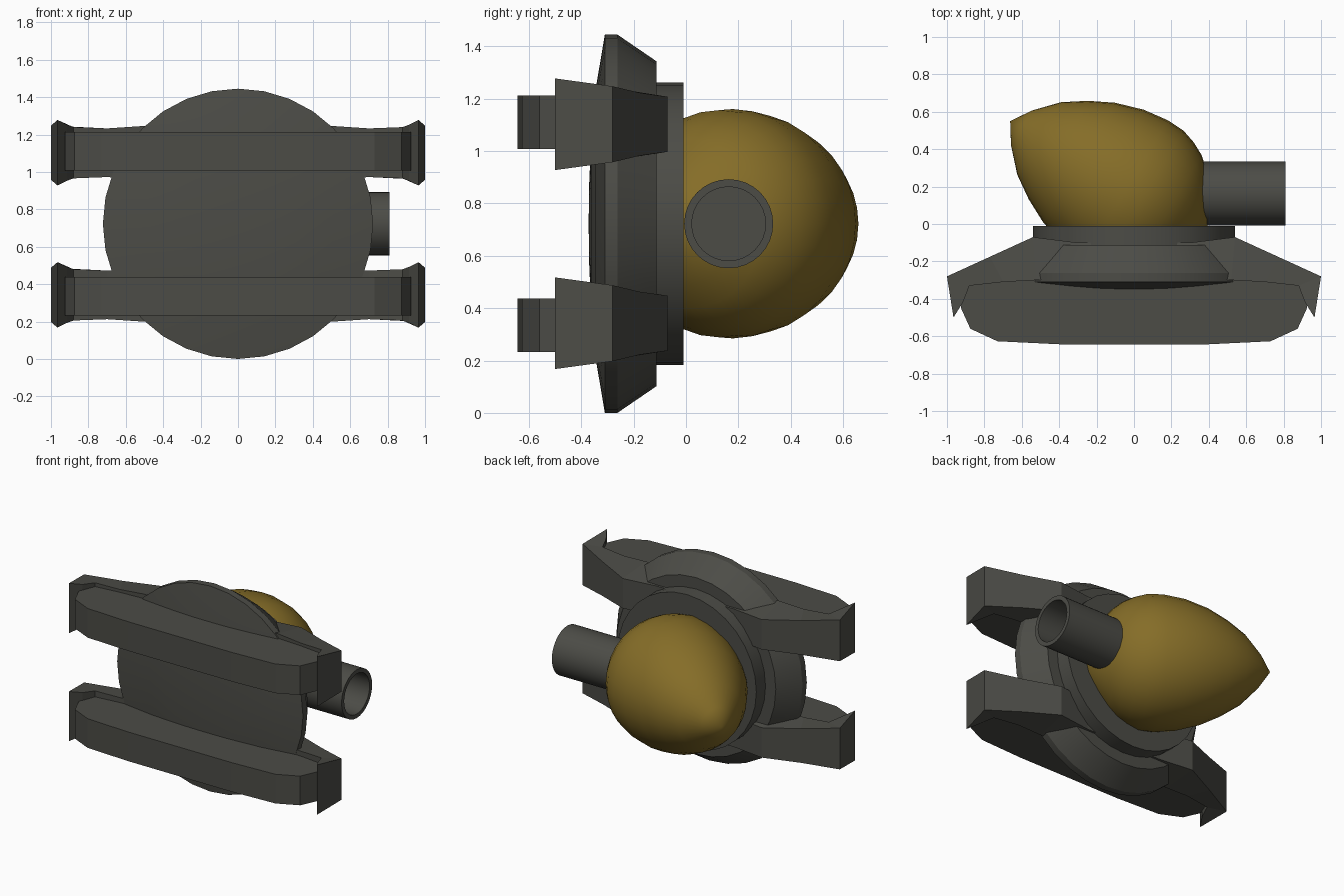
import bpy, bmesh, math
from mathutils import Vector

if "Cube" in bpy.data.objects:
    bpy.data.objects.remove(bpy.data.objects["Cube"])

ZC = 0.7225   # height of the hull axis


def material(name, rgb):
    m = bpy.data.materials.new(name)
    m.diffuse_color = (*rgb, 1)
    m.use_nodes = True
    m.node_tree.nodes["Principled BSDF"].inputs["Base Color"].default_value = m.diffuse_color
    return m


GREY = material("dark grey metal", (0.072, 0.072, 0.062))
GOLD = material("dull gold", (0.235, 0.153, 0.021))


def finish(name, bm, mat, angle=None):
    bmesh.ops.remove_doubles(bm, verts=bm.verts, dist=0.0001)
    bmesh.ops.recalc_face_normals(bm, faces=bm.faces)
    me = bpy.data.meshes.new(name)
    bm.to_mesh(me)
    bm.free()
    me.materials.append(mat)
    ob = bpy.data.objects.new(name, me)
    bpy.context.collection.objects.link(ob)
    if angle:
        bpy.ops.object.select_all(action='DESELECT')
        ob.select_set(True)
        bpy.context.view_layer.objects.active = ob
        bpy.ops.object.shade_smooth_by_angle(angle=math.radians(angle))
    return ob


def lathe(name, profile, origin, axis, mat, segs=32, angle=30):
    """Revolve (distance along axis, radius) points round an axis lying in the xy plane."""
    o, a = Vector(origin), Vector(axis).normalized()
    u = Vector((0, 0, 1))
    v = a.cross(u)
    bm = bmesh.new()
    rings = []
    for t, r in profile:
        ring = []
        for i in range(segs):
            w = 2 * math.pi * i / segs
            ring.append(o + a * t + (u * math.cos(w) + v * math.sin(w)) * r)
        if r < 1e-5:
            rings.append([bm.verts.new(o + a * t)] * segs)
        else:
            rings.append([bm.verts.new(p) for p in ring])
    for r0, r1 in zip(rings, rings[1:]):
        for i in range(segs):
            j = (i + 1) % segs
            bm.faces.new(list(dict.fromkeys((r0[i], r0[j], r1[j], r1[i]))))
    return finish(name, bm, mat, angle)


# round hull: shallow domed front, bevelled rim, sloped back
lathe("hull_disc", [(-0.372, 0), (-0.37, 0.15), (-0.362, 0.33), (-0.345, 0.515),
                    (-0.31, 0.7225), (-0.262, 0.7225), (-0.112, 0.62), (-0.112, 0)],
      (0, 0, ZC), (0, 1, 0), GREY, angle=20)

# collar behind the hull
lathe("collar", [(-0.15, 0), (-0.15, 0.54), (-0.01, 0.54), (-0.01, 0)],
      (0, 0, ZC), (0, 1, 0), GREY)

# tilted pointed dome
lathe("dome", [(0, 0), (0.07, 0.108), (0.18, 0.226), (0.3, 0.307), (0.43, 0.373),
               (0.58, 0.42), (0.72, 0.438), (0.82, 0.434), (0.9, 0.408), (0.97, 0.372),
               (1.03, 0.322), (1.1, 0.24), (1.17, 0.14), (1.21, 0)],
      (-0.662, 0.55, ZC), (0.857, -0.515, 0), GOLD)

# side pipe with a hollow mouth
lathe("side_pipe", [(0, 0), (0, 0.17), (0.66, 0.17), (0.66, 0.141), (0.3, 0.141), (0.3, 0)],
      (0.15, 0.163, ZC), (1, 0, 0), GREY)


def arm(name, zc):
    # stations from centre to tip: back (x, y, half height), front (x, y, half height)
    half = [((0.30, -0.10, 0.105), (0.30, -0.30, 0.140)),
            ((0.54, -0.07, 0.105), (0.52, -0.30, 0.142)),
            ((0.77, -0.175, 0.12), (0.70, -0.31, 0.130)),
            ((1.00, -0.28, 0.145), (0.88, -0.33, 0.137)),
            ((0.965, -0.50, 0.175), (0.915, -0.42, 0.150))]
    mirrored = [tuple((-x, y, h) for x, y, h in s) for s in reversed(half)]
    bm = bmesh.new()
    loops = []
    for (bx, by, bh), (fx, fy, fh) in mirrored + half:
        loops.append([bm.verts.new(p) for p in (
            (bx, by, zc - bh), (bx, by, zc + bh), (fx, fy, zc + fh), (fx, fy, zc - fh))])
    for a, b in zip(loops, loops[1:]):
        for i in range(4):
            j = (i + 1) % 4
            bm.faces.new((a[i], a[j], b[j], b[i]))
    bm.faces.new(loops[0])
    bm.faces.new(loops[-1])
    finish(name, bm, GREY)


def rail(name, zc, h=0.1025):
    # long front bar with clipped ends
    half = [(0.40, -0.643), (0.73, -0.627), (0.875, -0.56), (0.925, -0.45),
            (0.92, -0.38), (0.87, -0.305), (0.72, -0.29)]
    outline = half + [(-x, y) for x, y in reversed(half)]
    bm = bmesh.new()
    f = bm.faces.new([bm.verts.new((x, y, zc - h)) for x, y in outline])
    ext = bmesh.ops.extrude_face_region(bm, geom=[f])
    bmesh.ops.translate(bm, vec=(0, 0, 2 * h),
                        verts=[g for g in ext['geom'] if isinstance(g, bmesh.types.BMVert)])
    finish(name, bm, GREY)


# upper and lower arm with its rail
for label, s in (("upper", 1), ("lower", -1)):
    arm(label + "_arm", ZC + s * 0.38)
    rail(label + "_rail", ZC + s * 0.3875)
